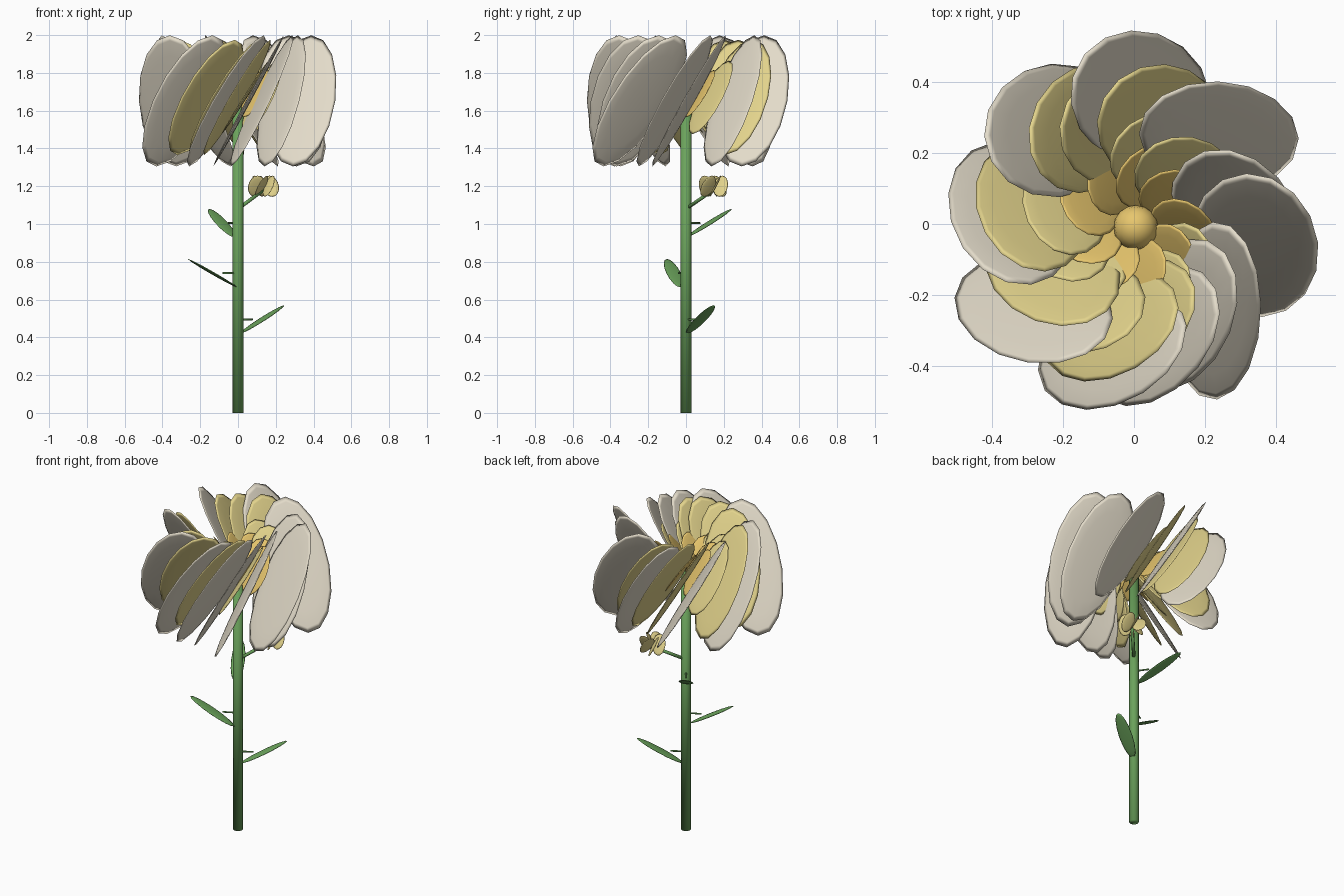
import bpy, bmesh
from math import radians, cos, sin
from mathutils import Vector, Matrix

cube = bpy.data.objects.get("Cube")
if cube:
    bpy.data.objects.remove(cube, do_unlink=True)

UP = Vector((0, 0, 1))


def srgb(c):
    return tuple(((v + 0.055) / 1.055) ** 2.4 for v in c) + (1,)


def material(name, c):
    m = bpy.data.materials.new(name)
    m.use_nodes = True
    m.diffuse_color = srgb(c)
    m.node_tree.nodes["Principled BSDF"].inputs["Base Color"].default_value = srgb(c)
    return m


white = material("ivory white", (0.89, 0.86, 0.79))
cream = material("cream yellow", (0.89, 0.83, 0.55))
gold = material("warm gold", (0.91, 0.78, 0.43))
green = material("leaf green", (0.42, 0.64, 0.36))


def polar(deg):
    """Outward and counter-clockwise unit vectors at an angle."""
    a = radians(deg)
    return Vector((cos(a), sin(a), 0)), Vector((-sin(a), cos(a), 0))


def finish(name, bm, mat):
    mesh = bpy.data.meshes.new(name)
    bmesh.ops.recalc_face_normals(bm, faces=bm.faces)
    for f in bm.faces:
        f.smooth = True
    bm.to_mesh(mesh)
    bm.free()
    mesh.materials.append(mat)
    ob = bpy.data.objects.new(name, mesh)
    bpy.context.collection.objects.link(ob)
    return ob


def ball(name, center, axes, mat):
    """Sphere stretched along three given half-axis vectors."""
    m = Matrix(axes).transposed().to_4x4()
    m.translation = center
    bm = bmesh.new()
    bmesh.ops.create_uvsphere(bm, u_segments=16, v_segments=8, radius=1, matrix=m)
    return finish(name, bm, mat)


def disc(name, center, a, b, thick, mat):
    return ball(name, center, (a, b, a.cross(b).normalized() * thick), mat)


def rod(name, start, end, radius, mat, sides=16):
    d = end - start
    m = Matrix.Translation((start + end) / 2) @ d.to_track_quat("Z", "Y").to_matrix().to_4x4()
    bm = bmesh.new()
    bmesh.ops.create_cone(bm, cap_ends=True, segments=sides, radius1=radius,
                          radius2=radius, depth=d.length, matrix=m)
    return finish(name, bm, mat)


def petal_ring(name, spots, height, wide, across, tall, thick, mat, hub=Vector()):
    """Pinwheel of slanted petals; each spot is angle, radius, outward lean of the top."""
    for i, (ang, r, lean) in enumerate(spots):
        u, t = polar(ang)
        a = u * wide - t * wide * 0.22
        b = t * across + u * lean + UP * tall
        disc(f"{name}_{i + 1}", hub + u * r + UP * height, a, b, thick, mat)


def spread(n, first, r, lean):
    return [(first + 360 * i / n, r, lean) for i in range(n)]


# Flower head: four petal rings and the core
outer = [(130, 0.345, 0.05), (87, 0.355, 0.05), (46, 0.345, -0.03), (3, 0.29, -0.01),
         (-10, 0.345, 0.015), (-47, 0.335, -0.08), (-64, 0.285, -0.03), (-80, 0.32, -0.03),
         (260, 0.355, -0.03), (220, 0.37, -0.03), (175, 0.345, 0)]
middle = [(75, 0.29, 0.03), (97, 0.28, 0.02), (116, 0.3, 0.01), (170, 0.29, 0),
          (210, 0.265, -0.01), (233, 0.28, -0.02), (257, 0.295, -0.03), (269, 0.27, -0.03)]
small = [(70, 0.21, 0), (42, 0.195, 0), (-50, 0.195, -0.02), (-80, 0.215, -0.02),
         (215, 0.2, 0), (190, 0.2, 0), (165, 0.2, 0)]
petal_ring("outer_petal", outer, 1.652, 0.185, 0.195, 0.347, 0.01, white)
petal_ring("middle_petal", middle, 1.67, 0.17, 0.175, 0.305, 0.009, cream)
petal_ring("small_petal", small, 1.67, 0.13, 0.13, 0.195, 0.008, cream)
petal_ring("inner_petal", spread(9, 72, 0.14, 0), 1.69, 0.1, 0.085, 0.125, 0.007, gold)
ball("flower_core", Vector((0.005, -0.01, 1.7)),
     [Vector(v) * 0.063 for v in ((1, 0, 0), (0, 1, 0), (0, 0, 1))], gold)

# Stem
rod("stem", Vector((0, 0, 0)), UP * 1.66, 0.028, green)

# Leaves with short stalks
for i, (ang, heading, z) in enumerate([(31, 31, 0.495), (206, 195, 0.74), (125, 119, 1.005)]):
    out, _ = polar(ang)
    u, t = polar(heading)
    disc(f"leaf_{i + 1}", out * 0.15 + UP * z, u * 0.135 + UP * 0.075, t * 0.04, 0.006, green)
    rod(f"leaf_stalk_{i + 1}", UP * z, out * 0.09 + UP * z, 0.005, green, 8)

# Side bud on a slanted stalk
bud = Vector((0.135, 0.145, 1.2))
rod("bud_stalk", UP * 1.08, bud - UP * 0.02, 0.01, green, 8)
petal_ring("bud_petal", spread(6, 15, 0.04, 0), 0, 0.042, 0.03, 0.056, 0.006, cream, bud)
